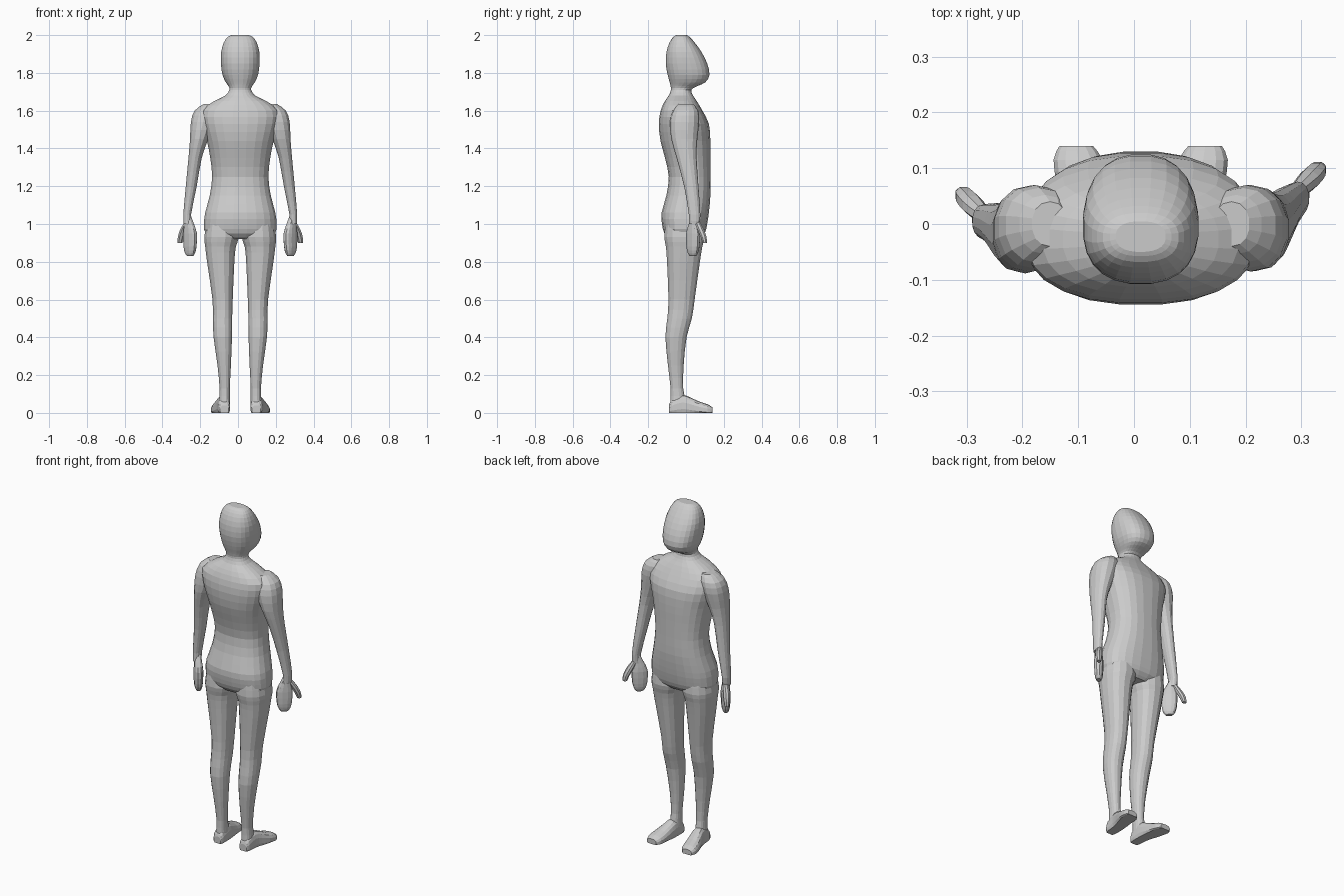
import bpy, bmesh, math

CX = 0.012  # figure's centre line


def smooth(rows):
    """Insert one Catmull-Rom midpoint between neighbouring sections."""
    out = []
    for i in range(len(rows) - 1):
        a, b = rows[i], rows[i + 1]
        p, q = rows[max(i - 1, 0)], rows[min(i + 2, len(rows) - 1)]
        out.append(a)
        out.append(tuple((9 * (u + v) - w - x) / 16 for u, v, w, x in zip(a, b, p, q)))
    return out + [rows[-1]]


def loft(name, rows, sides=18, power=2.3, turn=0.0, along_y=False, shear=0.0):
    """Skin rounded sections (level, x0, x1, v0, v1) stacked along z or y."""
    bm = bmesh.new()
    rings = []
    for lev, x0, x1, v0, v1 in smooth(rows):
        ring = []
        for i in range(sides):
            a = 2 * math.pi * (i + 0.5) / sides
            c, s = math.cos(a), math.sin(a)
            u = math.copysign(abs(c) ** (2 / power), c) * (x1 - x0) / 2
            v = math.copysign(abs(s) ** (2 / power), s) * (v1 - v0) / 2
            x = CX + (x0 + x1) / 2 + u * math.cos(turn) - v * math.sin(turn)
            w = (v0 + v1) / 2 + u * math.sin(turn) + v * math.cos(turn)
            if along_y:
                co = (x, lev, max(w, 0.0))
            else:
                co = (x, w - shear * min(1, max(0, (1.55 - lev) / 0.55)), lev)
            ring.append(bm.verts.new(co))
        rings.append(ring)
    for r, t in zip(rings, rings[1:]):
        for i in range(sides):
            j = (i + 1) % sides
            bm.faces.new((r[i], r[j], t[j], t[i]))
    bm.faces.new(rings[0])
    bm.faces.new(rings[-1])
    bmesh.ops.recalc_face_normals(bm, faces=bm.faces)
    me = bpy.data.meshes.new(name)
    bm.to_mesh(me)
    bm.free()
    ob = bpy.data.objects.new(name, me)
    bpy.context.collection.objects.link(ob)
    return ob


def side(rows, s):
    """Place right-hand sections on side s (+1 or -1)."""
    return [(l, min(s * a, s * b), max(s * a, s * b), c, d) for l, a, b, c, d in rows]


# Trunk, neck and head: (z, half width, back, front)
trunk = [(0.92, 0.12, -0.085, 0.07), (0.95, 0.185, -0.115, 0.10), (1.0, 0.193, -0.128, 0.113),
         (1.06, 0.187, -0.130, 0.122), (1.15, 0.163, -0.105, 0.13), (1.25, 0.150, -0.092, 0.13),
         (1.35, 0.160, -0.112, 0.13), (1.44, 0.178, -0.136, 0.13), (1.53, 0.205, -0.145, 0.122),
         (1.60, 0.205, -0.135, 0.088), (1.65, 0.140, -0.113, 0.058), (1.68, 0.080, -0.092, 0.038),
         (1.71, 0.058, -0.080, 0.028), (1.73, 0.063, -0.082, 0.06), (1.75, 0.077, -0.087, 0.103),
         (1.79, 0.095, -0.098, 0.125), (1.85, 0.103, -0.108, 0.113), (1.91, 0.102, -0.104, 0.083),
         (1.96, 0.088, -0.088, 0.047), (1.99, 0.068, -0.068, 0.02), (2.0, 0.045, -0.05, 0.005)]
body = loft("body", [(z, -h, h, b, f) for z, h, b, f in trunk], sides=24, power=2.4)

arm = [(1.635, 0.13, 0.195, -0.04, 0.04), (1.60, 0.12, 0.243, -0.07, 0.065),
       (1.54, 0.13, 0.263, -0.085, 0.07), (1.45, 0.168, 0.267, -0.078, 0.06),
       (1.35, 0.203, 0.275, -0.05, 0.056), (1.20, 0.23, 0.289, -0.01, 0.066),
       (1.05, 0.26, 0.302, 0.015, 0.076), (1.0, 0.258, 0.3, 0.018, 0.072)]
hand = [(1.04, 0.26, 0.3, 0.03, 0.065), (1.0, 0.243, 0.298, 0.02, 0.06),
        (0.95, 0.222, 0.31, 0.013, 0.062), (0.88, 0.225, 0.307, 0.013, 0.06),
        (0.845, 0.235, 0.297, 0.018, 0.055), (0.83, 0.248, 0.284, 0.026, 0.048)]
thumb = [(1.01, 0.268, 0.296, 0.045, 0.075), (0.97, 0.28, 0.32, 0.06, 0.096),
         (0.93, 0.296, 0.332, 0.077, 0.11), (0.90, 0.306, 0.332, 0.088, 0.112)]
leg = [(1.0, 0.02, 0.18, -0.11, 0.09), (0.93, 0.006, 0.192, -0.117, 0.098),
       (0.88, 0.022, 0.187, -0.108, 0.088), (0.80, 0.03, 0.177, -0.102, 0.075),
       (0.60, 0.039, 0.148, -0.094, 0.047), (0.50, 0.042, 0.146, -0.1, 0.032),
       (0.40, 0.043, 0.142, -0.11, 0.004), (0.25, 0.049, 0.121, -0.096, -0.012),
       (0.13, 0.055, 0.11, -0.082, -0.014), (0.06, 0.054, 0.113, -0.084, 0.0),
       (0.03, 0.056, 0.113, -0.08, 0.0)]
foot = [(-0.09, 0.062, 0.107, -0.01, 0.04), (-0.075, 0.054, 0.117, -0.02, 0.07),
        (-0.02, 0.053, 0.122, -0.02, 0.095), (0.02, 0.055, 0.133, -0.02, 0.083),
        (0.07, 0.06, 0.15, -0.02, 0.06), (0.115, 0.067, 0.157, -0.02, 0.045),
        (0.14, 0.085, 0.146, -0.01, 0.03)]

# Limbs on both sides; the left arm hangs slightly further back
limbs = []
for s, label in ((1, "right"), (-1, "left")):
    shear = 0.0 if s > 0 else 0.045
    limbs += [loft(label + "_arm", side(arm, s), 14, 2.2, shear=shear),
              loft(label + "_leg", side(leg, s), 16, 2.2),
              loft(label + "_hand", side(hand, s), 12, 2.5, turn=s * 0.8, shear=shear),
              loft(label + "_thumb", side(thumb, s), 8, 2.2, shear=shear),
              loft(label + "_foot", side(foot, s), 14, 2.5, along_y=True)]

# Fuse everything into one skin
bpy.context.view_layer.objects.active = body
for ob in limbs:
    mod = body.modifiers.new("join_" + ob.name, "BOOLEAN")
    mod.operation = "UNION"
    mod.solver = "EXACT"
    mod.object = ob
    bpy.ops.object.modifier_apply(modifier=mod.name)
    bpy.data.objects.remove(ob)
